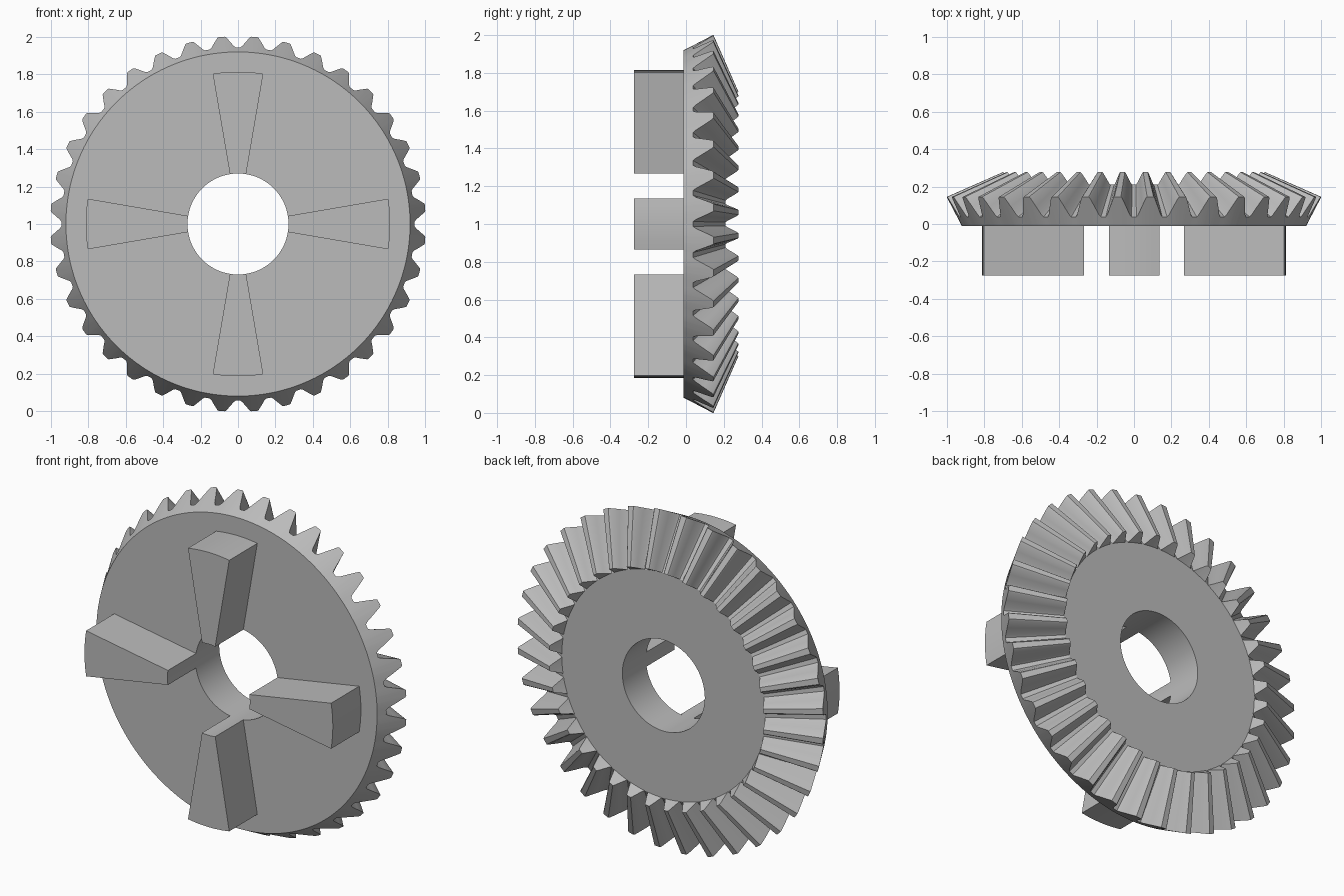
import bpy, bmesh, math
from mathutils import Vector, Matrix

cube = bpy.data.objects.get("Cube")
if cube:
    bpy.data.objects.remove(cube)

grey = bpy.data.materials.new("plain_grey")
grey.use_nodes = True
COLOR = (0.5, 0.5, 0.5, 1)
grey.diffuse_color = COLOR
grey.node_tree.nodes["Principled BSDF"].inputs["Base Color"].default_value = COLOR

TEETH = 36
BORE = 0.27
FRONT_Y = -0.012
AXIS_Z = 1.0


def polar(r, angle, y):
    """Point around the gear axis, which runs along y."""
    return Vector((r * math.cos(angle), y, AXIS_Z + r * math.sin(angle)))


def finish(bm, name, smooth=True):
    bmesh.ops.remove_doubles(bm, verts=bm.verts, dist=0.0005)
    bmesh.ops.recalc_face_normals(bm, faces=bm.faces)
    mesh = bpy.data.meshes.new(name)
    bm.to_mesh(mesh)
    bm.free()
    mesh.materials.append(grey)
    obj = bpy.data.objects.new(name, mesh)
    bpy.context.collection.objects.link(obj)
    if smooth:
        bpy.ops.object.select_all(action='DESELECT')
        obj.select_set(True)
        bpy.context.view_layer.objects.active = obj
        bpy.ops.object.shade_smooth_by_angle(angle=math.radians(25))
    return obj


# Bevel gear: tooth shape as (degrees from tooth centre, height share)
half = [(1.0, 1.0), (1.35, 0.94), (2.5, 0.52), (3.6, 0.12), (4.2, 0.0)]
tooth = [(-a, h) for a, h in reversed(half)] + half + [(5.0, 0.0)]
columns = [(math.radians(a + (k + 0.5) * 360 / TEETH), h)
           for k in range(TEETH) for a, h in tooth]

# Root and tip (radius, y) at the outer and inner ends of the teeth
outer_root, outer_tip = Vector((0.945, 0.038)), Vector((1.0038, 0.145))
inner_root, inner_tip = Vector((0.667, 0.21)), Vector((0.703, 0.277))


def ring_points(angle, h):
    outer = outer_root.lerp(outer_tip, h)
    inner = inner_root.lerp(inner_tip, h)
    section = [(BORE, FRONT_Y), (0.92, FRONT_Y), outer, inner,
               inner_root, (BORE, inner_root.y)]
    return [polar(r, angle, y) for r, y in section]


bm = bmesh.new()
rings = [[bm.verts.new(p) for p in ring_points(a, h)] for a, h in columns]
for i, ring in enumerate(rings):
    after = rings[(i + 1) % len(rings)]
    for j in range(len(ring)):
        k = (j + 1) % len(ring)
        bm.faces.new((ring[j], after[j], after[k], ring[k]))
bmesh.ops.dissolve_degenerate(bm, dist=0.0005, edges=bm.edges)
finish(bm, "bevel_gear")


# Wedge-shaped coupling lugs on the front face
def make_lug(name, turn):
    def arc(radius, half_width, steps=6):
        spread = math.asin(half_width / radius)
        return [polar(radius, spread * (2 * i / steps - 1), -0.275)
                for i in range(steps + 1)]
    bm = bmesh.new()
    outline = arc(0.814, 0.135) + arc(BORE, 0.043)[::-1]
    face = bm.faces.new([bm.verts.new(p) for p in outline])
    grown = bmesh.ops.extrude_face_region(bm, geom=[face])
    moved = [v for v in grown["geom"] if isinstance(v, bmesh.types.BMVert)]
    bmesh.ops.translate(bm, verts=moved, vec=(0, 0.275 + FRONT_Y, 0))
    bmesh.ops.rotate(bm, verts=bm.verts, cent=(0, 0, AXIS_Z),
                     matrix=Matrix.Rotation(turn, 3, 'Y'))
    finish(bm, name)


for i, side in enumerate(("left", "bottom", "right", "top")):
    make_lug(side + "_lug", i * math.pi / 2)
